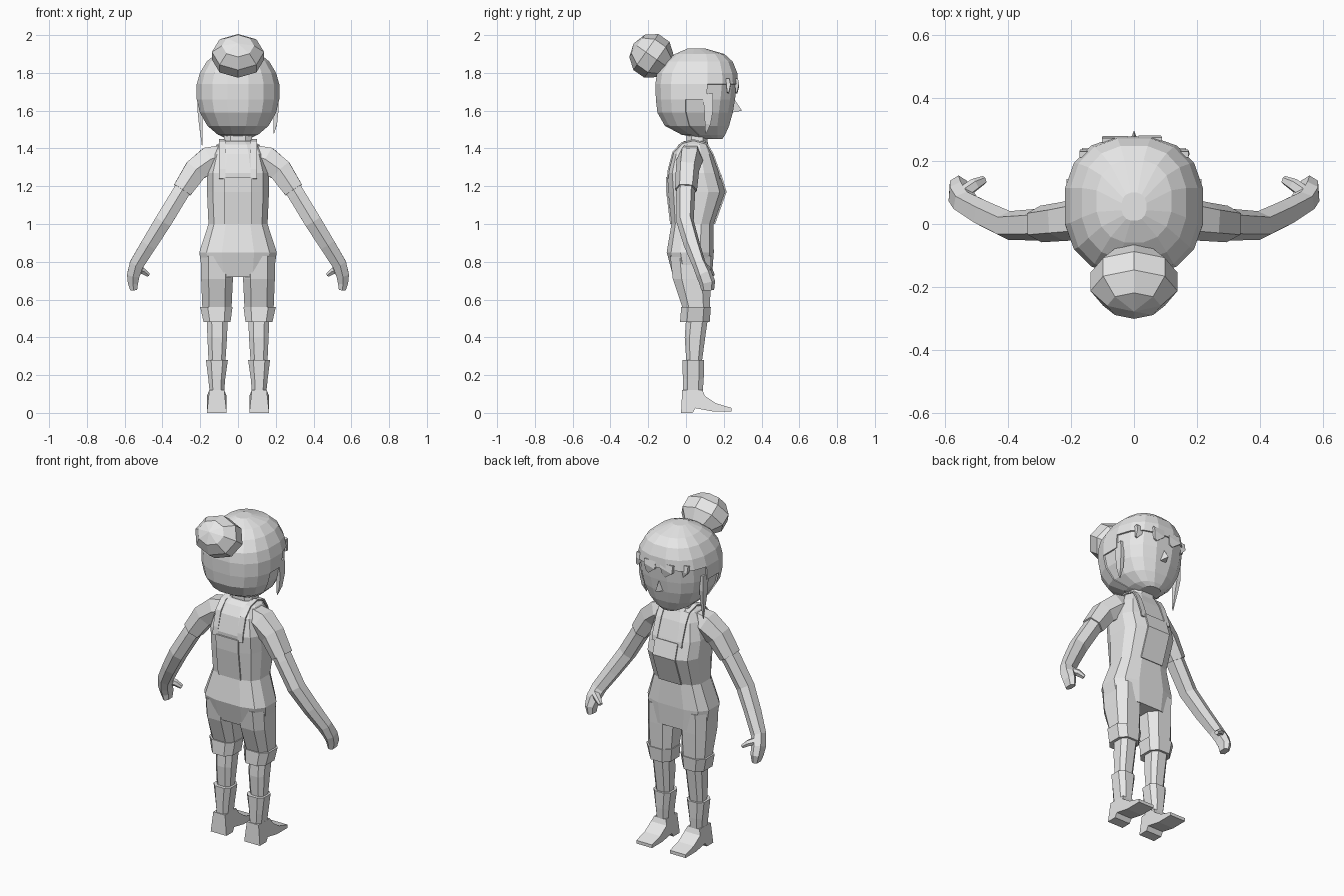
import bpy, bmesh, math
from mathutils import Vector, Matrix

if "Cube" in bpy.data.objects:
    bpy.data.objects.remove(bpy.data.objects["Cube"])

grey = bpy.data.materials.new("plain grey")
grey.diffuse_color = (0.8, 0.8, 0.8, 1)
grey.use_nodes = True
grey.node_tree.nodes["Principled BSDF"].inputs["Base Color"].default_value = grey.diffuse_color


def finish(name, bm):
    bmesh.ops.recalc_face_normals(bm, faces=bm.faces)
    me = bpy.data.meshes.new(name)
    bm.to_mesh(me)
    bm.free()
    me.materials.append(grey)
    ob = bpy.data.objects.new(name, me)
    bpy.context.collection.objects.link(ob)
    return ob


def loft(name, rings, caps=True):
    """Skin a list of equal-length point rings."""
    bm = bmesh.new()
    vs = [[bm.verts.new(p) for p in r] for r in rings]
    n = len(vs[0])
    for a, b in zip(vs, vs[1:]):
        for i in range(n):
            j = (i + 1) % n
            bm.faces.new((a[i], a[j], b[j], b[i]))
    if caps:
        bm.faces.new(vs[0])
        bm.faces.new(vs[-1])
    return finish(name, bm)


def unit_ring(n, p):
    out = []
    for i in range(n):
        a = 2 * math.pi * (i + 0.5) / n
        c, s = math.cos(a), math.sin(a)
        out.append((math.copysign(abs(c) ** (2 / p), c),
                    math.copysign(abs(s) ** (2 / p), s)))
    return out


def level(z, x0, x1, y0, y1, n, p):
    """Horizontal rounded-box ring filling the given x and y range."""
    cx, cy, rx, ry = (x0 + x1) / 2, (y0 + y1) / 2, (x1 - x0) / 2, (y1 - y0) / 2
    return [Vector((cx + rx * c, cy + ry * s, z)) for c, s in unit_ring(n, p)]


def column(name, rows, n=8, p=2.8, side=0):
    """Rows are (z, half width, back, front), or (z, x0, x1, back, front) with a side."""
    if side:
        rings = [level(*r, n, p) for r in rows]
        rings = [[Vector((v.x * side, v.y, v.z)) for v in r] for r in rings]
    else:
        rings = [level(z, -w, w, a, b, n, p) for z, w, a, b in rows]
    return loft(name, rings)


def tube(name, path, side=1, n=6, p=2.6):
    """Path rows are (x, y, z, radius across, radius along y)."""
    pts = [Vector(r[:3]) for r in path]
    rings = []
    for i, r in enumerate(path):
        t = (pts[min(i + 1, len(pts) - 1)] - pts[max(i - 1, 0)]).normalized()
        u = t.cross(Vector((0, 1, 0))).normalized()
        v = u.cross(t)
        ring = [pts[i] + u * (c * r[3]) + v * (s * r[4]) for c, s in unit_ring(n, p)]
        rings.append([Vector((q.x * side, q.y, q.z)) for q in ring])
    return loft(name, rings)


def ribbon(name, path, x0, x1, side=1, thick=0.008):
    """Flat strip following a (y, z) path."""
    bm = bmesh.new()
    rows = [[bm.verts.new((x * side, y, z)) for x in (x0, x1)] for y, z in path]
    for a, b in zip(rows, rows[1:]):
        bm.faces.new((a[0], a[1], b[1], b[0]))
    ob = finish(name, bm)
    m = ob.modifiers.new("thickness", 'SOLIDIFY')
    m.thickness, m.offset = thick, 0
    return ob


# torso with overalls, and neck
column("torso", [(0.72, .19, -.07, .14), (0.85, .21, -.105, .15), (1.0, .16, -.08, .148),
                 (1.17, .168, -.098, .21), (1.27, .168, -.102, .18), (1.37, .14, -.075, .145),
                 (1.42, .115, -.04, .12), (1.44, .08, -.01, .115)], n=12, p=3)
column("neck", [(1.40, .09, -.02, .12), (1.44, .08, 0, .118), (1.50, .075, .0, .12)])
ribbon("front_bib", [(.15, 1.0), (.211, 1.17), (.184, 1.26)], -.075, .075)
ribbon("back_bib", [(-.08, 1.0), (-.101, 1.17), (-.103, 1.25)], -.075, .075)

# head: face under a hair shell sharing the same profile
head = [(1.45, .06, .06, .20), (1.47, .105, -.02, .215), (1.52, .165, -.115, .238),
        (1.59, .205, -.155, .258), (1.66, .222, -.163, .270), (1.74, .222, -.166, .28),
        (1.80, .205, -.157, .275), (1.86, .168, -.115, .25), (1.90, .12, -.06, .205),
        (1.93, .04, .01, .10)]
column("face", [(z, w * .96, a + .01, b - .007) for z, w, a, b in head[:-1]], n=16, p=2.4)
hair = column("hair", head, n=16, p=2.4)
bm = bmesh.new()
bm.from_mesh(hair.data)
gone = []
for f in bm.faces:
    c = f.calc_center_median()
    if (c.z < 1.74 and c.y > .15) or (c.z < 1.66 and c.y > .02):
        gone.append(f)
bmesh.ops.delete(bm, geom=gone, context='FACES')
bm.to_mesh(hair.data)
bm.free()
shell = hair.modifiers.new("thickness", 'SOLIDIFY')
shell.thickness, shell.offset = .014, -1

# nose
bm = bmesh.new()
base = [bm.verts.new(v) for v in ((-.022, .243, 1.59), (.022, .243, 1.59), (0, .256, 1.66))]
tip = bm.verts.new((0, .296, 1.60))
for i in range(3):
    bm.faces.new((base[i], base[(i + 1) % 3], tip))
bm.faces.new(base)
finish("nose", bm)

# fringe points along the forehead
for i, (x, y, w) in enumerate([(-.15, .225, .03), (-.06, .268, .055), (.05, .27, .05), (.15, .225, .03)]):
    tube("fringe_%d" % i, [(x, y - .005, 1.77, w, .012), (x, y, 1.735, w * .95, .014),
                           (x + .02, y - .003, 1.695, w * .25, .006)], n=4)

# hair locks in front of the ears, one longer
for s, low in ((-1, 1.415), (1, 1.48)):
    tube("side_lock", [(.205, .115, 1.69, .012, .035), (.202, .12, 1.60, .016, .03),
                       (.197, .115, 1.53, .013, .02), (.19, .105, low, .002, .003)], s, n=4)

# hair bun, tilted back
bm = bmesh.new()
bmesh.ops.create_uvsphere(bm, u_segments=8, v_segments=5, radius=1)
bm.transform(Matrix.Translation((0, -.183, 1.89)) @ Matrix.Rotation(math.radians(55), 4, 'X')
             @ Matrix.Diagonal((.145, .122, .115, 1)))
finish("hair_bun", bm)

# foot outline in y, z
foot = [(-.02, .12), (-.026, 0), (.035, 0), (.05, .025), (.14, .008), (.24, .008),
        (.24, .027), (.16, .05), (.10, .09), (.088, .12)]

for s in (-1, 1):
    # strap over the shoulder
    ribbon("strap", [(-.098, 1.24), (-.092, 1.29), (-.068, 1.38), (-.02, 1.43), (.04, 1.445),
                     (.11, 1.425), (.142, 1.37), (.178, 1.27), (.182, 1.24)], .065, .10, s)
    # sleeve, arm and hand
    tube("sleeve", [(.08, .025, 1.365, .06, .06), (.15, .02, 1.34, .078, .07),
                    (.225, .008, 1.285, .069, .062), (.295, .0, 1.18, .058, .058)], s)
    tube("arm", [(.27, .002, 1.22, .05, .05), (.31, -.002, 1.155, .05, .05),
                 (.395, -.005, 1.015, .05, .046), (.47, .03, .895, .046, .043),
                 (.535, .068, .79, .042, .036), (.553, .095, .735, .037, .042),
                 (.556, .113, .69, .03, .042), (.552, .115, .65, .02, .034)], s)
    tube("thumb", [(.54, .10, .765, .022, .022), (.505, .125, .752, .018, .02),
                   (.475, .14, .73, .011, .013)], s)
    # shorts leg, cuff and shin
    column("shorts_leg", [(.83, .02, .20, -.09, .14), (.71, .022, .2, -.076, .138),
                          (.55, .03, .193, -.02, .13)], side=s)
    column("shorts_cuff", [(.56, .024, .205, -.03, .136), (.48, .036, .186, -.036, .13)], side=s)
    column("shin", [(.54, .05, .17, .0, .125), (.40, .055, .165, -.01, .105),
                    (.26, .065, .158, 0, .085)], side=s)
    # boot shaft and foot
    column("boot_shaft", [(.28, .05, .173, -.022, .10), (.18, .065, .16, -.02, .097),
                          (.09, .073, .15, -.018, .09)], side=s)
    loft("foot", [[Vector((s * (mid + (x - mid) * (1.0 if z < .1 else .75)), y, z)) for y, z in foot]
                  for mid, x in ((.112, .06), (.112, .165))])
